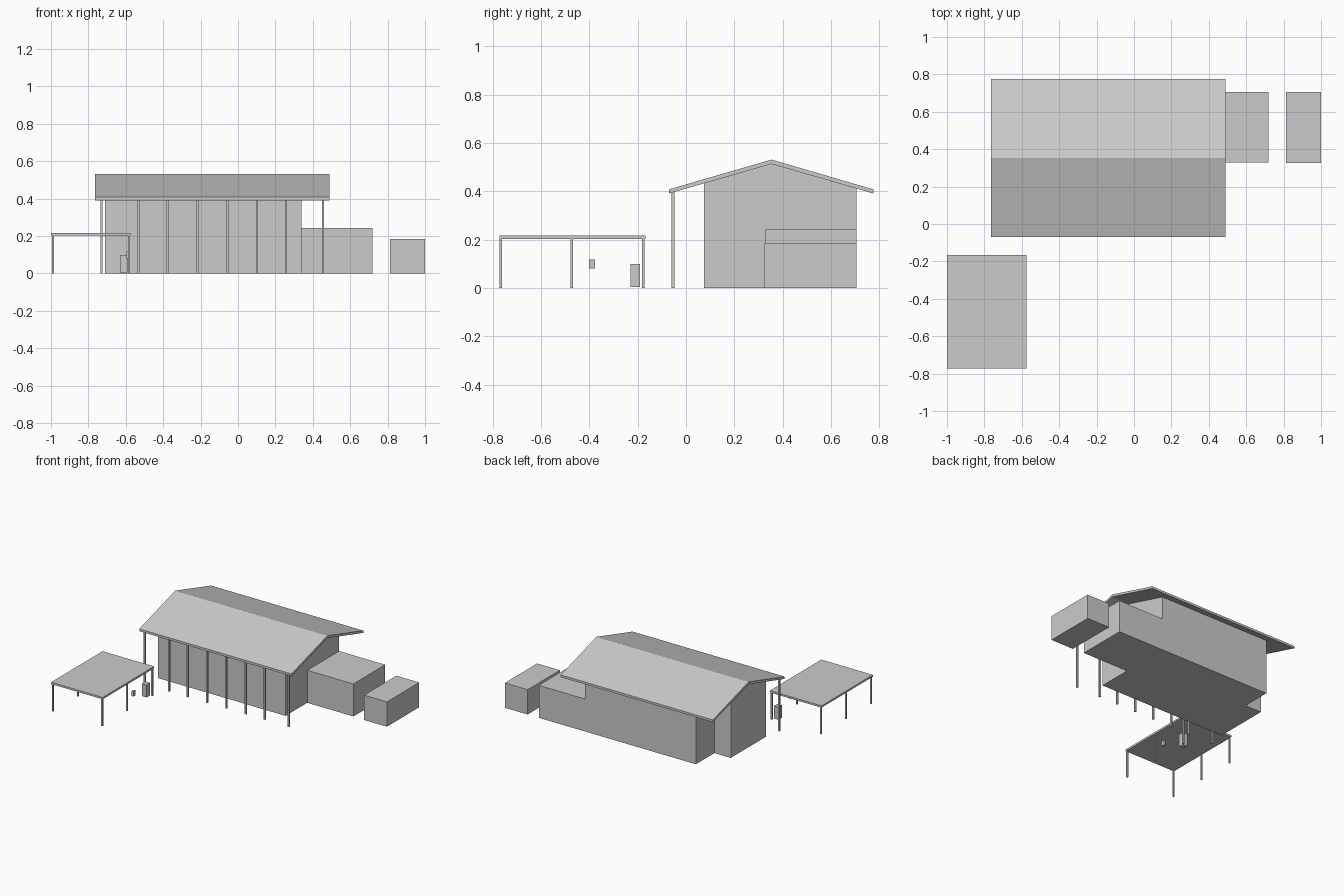
import bpy, bmesh

if "Cube" in bpy.data.objects:
    bpy.data.objects.remove(bpy.data.objects["Cube"])

def mesh_object(name, verts, faces):
    me = bpy.data.meshes.new(name)
    me.from_pydata(verts, [], faces)
    bm = bmesh.new()
    bm.from_mesh(me)
    bmesh.ops.recalc_face_normals(bm, faces=bm.faces)
    bm.to_mesh(me)
    bm.free()
    ob = bpy.data.objects.new(name, me)
    bpy.context.collection.objects.link(ob)
    return ob

def box(name, x, y, z):
    verts = [(a, b, c) for a in x for b in y for c in z]
    faces = [(0, 1, 3, 2), (4, 6, 7, 5), (0, 4, 5, 1),
             (2, 3, 7, 6), (0, 2, 6, 4), (1, 5, 7, 3)]
    return mesh_object(name, verts, faces)

def post(name, x, y, top, w=0.012):
    return box(name, (x - w / 2, x + w / 2), (y - w / 2, y + w / 2), (0, top))

RIDGE, EAVE_F, EAVE_B = 0.354, -0.07, 0.775
UNDER_PEAK, UNDER_EAVE = 0.513, 0.391

def underside(y):
    half = (RIDGE - EAVE_F) if y < RIDGE else (EAVE_B - RIDGE)
    return UNDER_PEAK - abs(y - RIDGE) / half * (UNDER_PEAK - UNDER_EAVE)

# Main hall walls: stepped footprint, top following the roof underside
plan = [(-0.71, 0.075), (0.34, 0.075), (0.34, RIDGE), (0.34, 0.705),
        (-0.575, 0.705), (-0.575, 0.487), (-0.71, 0.487), (-0.71, RIDGE)]
n = len(plan)
verts = [(x, y, 0) for x, y in plan] + [(x, y, underside(y)) for x, y in plan]
faces = [(i, (i + 1) % n, (i + 1) % n + n, i + n) for i in range(n)]
faces += [tuple(range(n)), (8, 9, 10, 15), (10, 11, 12, 13, 14, 15)]
mesh_object("hall_walls", verts, faces)

# Gable roof: chevron profile extruded along x
profile = [(EAVE_F, UNDER_EAVE), (RIDGE, UNDER_PEAK), (EAVE_B, UNDER_EAVE),
           (EAVE_B, 0.408), (RIDGE, 0.531), (EAVE_F, 0.408)]
n = len(profile)
verts = [(x, y, z) for x in (-0.765, 0.49) for y, z in profile]
faces = [(i, (i + 1) % n, (i + 1) % n + n, i + n) for i in range(n)]
faces += [(0, 1, 4, 5), (1, 2, 3, 4), (6, 7, 10, 11), (7, 8, 9, 10)]
mesh_object("gable_roof", verts, faces)

# Veranda posts under the front eave
for i, x in enumerate((-0.73, -0.53, -0.375, -0.215, -0.057, 0.102, 0.257, 0.455)):
    post(f"veranda_post_{i}", x, -0.054, 0.397)

# Side annex and detached shed
box("annex", (0.34, 0.72), (0.33, 0.705), (0, 0.242))
box("shed", (0.812, 1.0), (0.325, 0.705), (0, 0.185))

# Carport
box("carport_roof", (-1.0, -0.575), (-0.772, -0.167), (0.202, 0.216))
for x in (-0.99, -0.583):
    for y in (-0.766, -0.472, -0.177):
        post(f"carport_post_{x}_{y}", x, y, 0.203, 0.01)

# Small boxes by the carport
box("cabinet", (-0.63, -0.592), (-0.23, -0.19), (0.004, 0.098))
box("meter_box", (-0.595, -0.58), (-0.402, -0.376), (0.08, 0.117))
